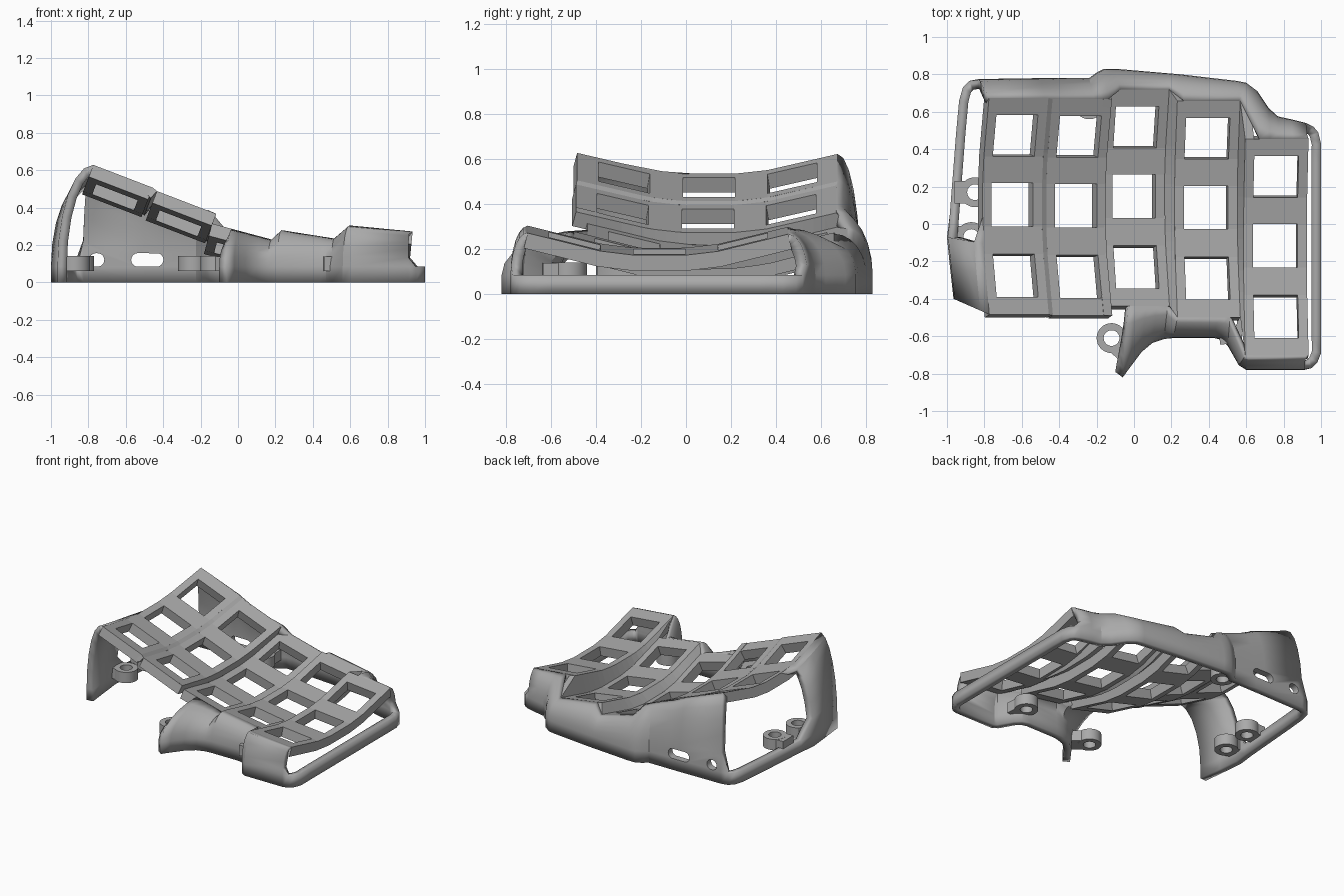
import bpy
import bmesh
from math import sin, cos, pi, radians, atan2
from mathutils import Vector, Matrix

cube = bpy.data.objects.get("Cube")
if cube:
    bpy.data.objects.remove(cube)

grey = bpy.data.materials.new("matte grey")
grey.use_nodes = True
grey.diffuse_color = (0.4, 0.4, 0.4, 1)
grey.node_tree.nodes["Principled BSDF"].inputs["Base Color"].default_value = (0.4, 0.4, 0.4, 1)

HALF_WIDTH, HALF_LENGTH, RIM = 0.17, 0.6, 0.085
BEND = radians(14)
# Centre x, y, z and sideways tilt of each key column
COLUMNS = [(-0.65, 0.105, 0.475, 21), (-0.31, 0.1, 0.335, 21), (0, 0.15, 0.175, 15),
           (0.385, 0.09, 0.155, 9), (0.755, -0.115, 0.19, 5.5)]


def clamp(value, limit):
    return max(-limit, min(limit, value))


def plate_point(col, s, u):
    """Point on a column's dished top; s runs across (-1..1), u along."""
    x, y, z, tilt = COLUMNS[col]
    a = u * 0.965 if u > 0 else -u
    middle, bend, end = min(a, 0.12), max(min(a - 0.12, 0.145), 0), max(a - 0.265, 0)
    along = middle + bend * cos(BEND / 2) + end * cos(BEND)
    rise = bend * sin(BEND / 2) + end * sin(BEND)
    local = Vector((s * HALF_WIDTH, along if u > 0 else -along, rise))
    return Matrix.Rotation(radians(tilt), 3, "Y") @ local + Vector((x, y, z))


def edge_at(col, s, y):
    """Point on a column's side edge at a given y, held at the edge's ends."""
    low, high = -HALF_LENGTH, HALF_LENGTH
    for _ in range(24):
        mid = (low + high) / 2
        if plate_point(col, s, mid).y < y:
            low = mid
        else:
            high = mid
    return plate_point(col, s, low)


def finish(name, bm):
    mesh = bpy.data.meshes.new(name)
    bm.to_mesh(mesh)
    bm.free()
    mesh.materials.append(grey)
    obj = bpy.data.objects.new(name, mesh)
    bpy.context.collection.objects.link(obj)
    return obj


def sheet(name, lines, thickness, corners=None, flip=False):
    """Skin between lines of points, thickened inward; corners() trims cells."""
    bm = bmesh.new()
    grid = [[bm.verts.new(p) for p in line] for line in lines]
    for i in range(len(grid) - 1):
        for j in range(len(grid[0]) - 1):
            quad = [grid[i][j], grid[i + 1][j], grid[i + 1][j + 1], grid[i][j + 1]]
            keep = corners(i, j) if corners else range(4)
            face = [quad[k] for k in keep]
            if face:
                bm.faces.new(face[::-1] if flip else face)
    bmesh.ops.remove_doubles(bm, verts=bm.verts[:], dist=0.0005)
    obj = finish(name, bm)
    solid = obj.modifiers.new("thickness", "SOLIDIFY")
    solid.thickness = thickness
    solid.offset = -1
    return obj


def smooth(obj):
    bpy.ops.object.select_all(action="DESELECT")
    obj.select_set(True)
    bpy.context.view_layer.objects.active = obj
    bpy.ops.object.shade_smooth_by_angle(angle=radians(28))


# Key columns, each with three square openings
ACROSS = [-1, -0.7, 0.7, 1]
HALF_CUTS = [0.118, 0.267, 0.503, HALF_LENGTH]
ALONG = [-u for u in reversed(HALF_CUTS)] + HALF_CUTS
for col in range(len(COLUMNS)):
    sheet(f"key_column_{col + 1}",
          [[plate_point(col, s, u) for u in ALONG] for s in ACROSS], 0.07,
          lambda i, j: () if i == 1 and j in (1, 3, 5) else range(4))

# Strips that join neighbouring columns, fanning out where one is longer
for col in range(len(COLUMNS) - 1):
    ends = [plate_point(c, s, e * HALF_LENGTH).y
            for c, s in ((col, 1), (col + 1, -1)) for e in (-1, 1)]
    start, stop = min(ends), max(ends)
    ys = [start + (stop - start) * k / 24 for k in range(25)]
    sheet(f"column_joint_{col + 1}",
          [[edge_at(col, 1, y) for y in ys], [edge_at(col + 1, -1, y) for y in ys]], 0.05)

# Outer wall: foot outline, grouped by the plate edge that each stretch rises to
OUTLINE = [
    (0, "left", [(-0.965, -0.4), (-0.985, -0.22), (-1, -0.07), (-0.985, 0.05), (-0.95, 0.5),
                 (-0.935, 0.66), (-0.915, 0.73)]),
    (0, "rear", [(-0.88, 0.765), (-0.83, 0.775), (-0.5, 0.78)]),
    (1, "rear", [(-0.42, 0.78), (-0.24, 0.78), (-0.2, 0.81), (-0.16, 0.83)]),
    (2, "rear", [(-0.1, 0.83), (0.19, 0.805)]),
    (3, "rear", [(0.25, 0.8), (0.55, 0.765), (0.6, 0.755)]),
    (4, "rear", [(0.66, 0.71), (0.72, 0.62), (0.77, 0.575), (0.84, 0.56), (0.92, 0.54),
                 (0.96, 0.52), (0.985, 0.49)]),
    (4, "right", [(1, 0.43), (1, 0.33), (1, -0.59), (1, -0.69), (0.98, -0.74)]),
    (4, "front", [(0.95, -0.77), (0.91, -0.78), (0.6, -0.78), (0.56, -0.755)]),
    (3, "front", [(0.5, -0.65), (0.47, -0.62), (0.43, -0.61), (0.21, -0.61)]),
    (2, "front", [(0.16, -0.615), (0.1, -0.635), (0.04, -0.685), (-0.02, -0.765), (-0.06, -0.82)]),
]
stations = []
for col, edge, feet in OUTLINE:
    for x, y in feet:
        if edge in ("left", "right"):
            u = clamp((y - COLUMNS[col][1]) * 1.2, HALF_LENGTH)
            top = plate_point(col, -1 if edge == "left" else 1, u)
        else:
            s = clamp((x - COLUMNS[col][0]) / HALF_WIDTH, 1)
            top = plate_point(col, s, HALF_LENGTH if edge == "rear" else -HALF_LENGTH)
        stations.append((Vector((x, y, 0)), top))

STEPS = 6


def wall_line(foot, top):
    line = [foot]
    for k in range(STEPS + 1):
        t = k / STEPS * pi / 2
        p = foot.lerp(top, 1 - cos(t))
        p.z = RIM + (top.z - RIM) * sin(t)
        line.append(p)
    return line


def in_window(i):
    """Both side windows run on round the corners, leaving only the low rim."""
    mid = (stations[i][0] + stations[i + 1][0]) / 2
    return mid.x > 0.92 or (mid.x < -0.85 and mid.y > -0.1)


def wall_cells(i, j):
    if j == 0 or not in_window(i):
        return range(4)
    first, last = not in_window(i - 1), not in_window(i + 1)
    if j == 1 and (first or last):
        return (0, 1, 3) if first else (0, 1, 2)
    if j == STEPS and (first or last):
        return (0, 2, 3) if first else (1, 2, 3)
    return ()


wall = sheet("outer_wall", [wall_line(f, t) for f, t in stations], 0.05, wall_cells, flip=True)


# Cable slot and round socket cut through the rear wall
def cutter(name, x, stretch):
    bm = bmesh.new()
    bmesh.ops.create_cone(bm, cap_ends=True, segments=32, radius1=0.036, radius2=0.036, depth=0.3)
    for v in bm.verts:
        v.co.x += stretch if v.co.x > 0 else -stretch
    bmesh.ops.transform(bm, verts=bm.verts[:],
                        matrix=Matrix.Translation((x, 0.77, 0.12)) @ Matrix.Rotation(pi / 2, 4, "X"))
    obj = finish(name, bm)
    obj.hide_render = True
    obj.hide_set(True)
    cut = wall.modifiers.new(name, "BOOLEAN")
    cut.operation, cut.solver, cut.object = "DIFFERENCE", "EXACT", obj


cutter("slot_cutter", -0.485, 0.05)
cutter("socket_cutter", -0.755, 0.004)
smooth(wall)


# Screw bosses: a ring with a short arm to the wall
def boss(name, x, y, anchor):
    bm = bmesh.new()
    loops = []
    for radius, z in ((0.042, 0.06), (0.08, 0.06), (0.08, 0.14), (0.042, 0.14)):
        loops.append([bm.verts.new((x + radius * cos(k * pi / 16), y + radius * sin(k * pi / 16), z))
                      for k in range(32)])
    for a, b in zip(loops, loops[1:] + loops[:1]):
        for k in range(32):
            n = (k + 1) % 32
            bm.faces.new((a[k], a[n], b[n], b[k]))
    bmesh.ops.recalc_face_normals(bm, faces=bm.faces[:])
    centre, target = Vector((x, y, 0.1)), Vector((*anchor, 0.1))
    way = target - centre
    near = centre + way.normalized() * 0.05
    place = (Matrix.Translation((near + target) / 2) @ Matrix.Rotation(atan2(way.y, way.x), 4, "Z")
             @ Matrix.Diagonal(((target - near).length, 0.12, 0.078, 1)))
    bmesh.ops.create_cube(bm, size=1, matrix=place)
    smooth(finish(name, bm))


boss("left_front_boss", -0.87, -0.07, (-0.97, -0.07))
boss("left_rear_boss", -0.85, 0.17, (-0.96, 0.17))
boss("rear_boss", -0.24, 0.64, (-0.24, 0.76))
boss("front_boss", -0.12, -0.61, (-0.01, -0.71))
boss("right_front_boss", 0.51, -0.52, (0.52, -0.64))
